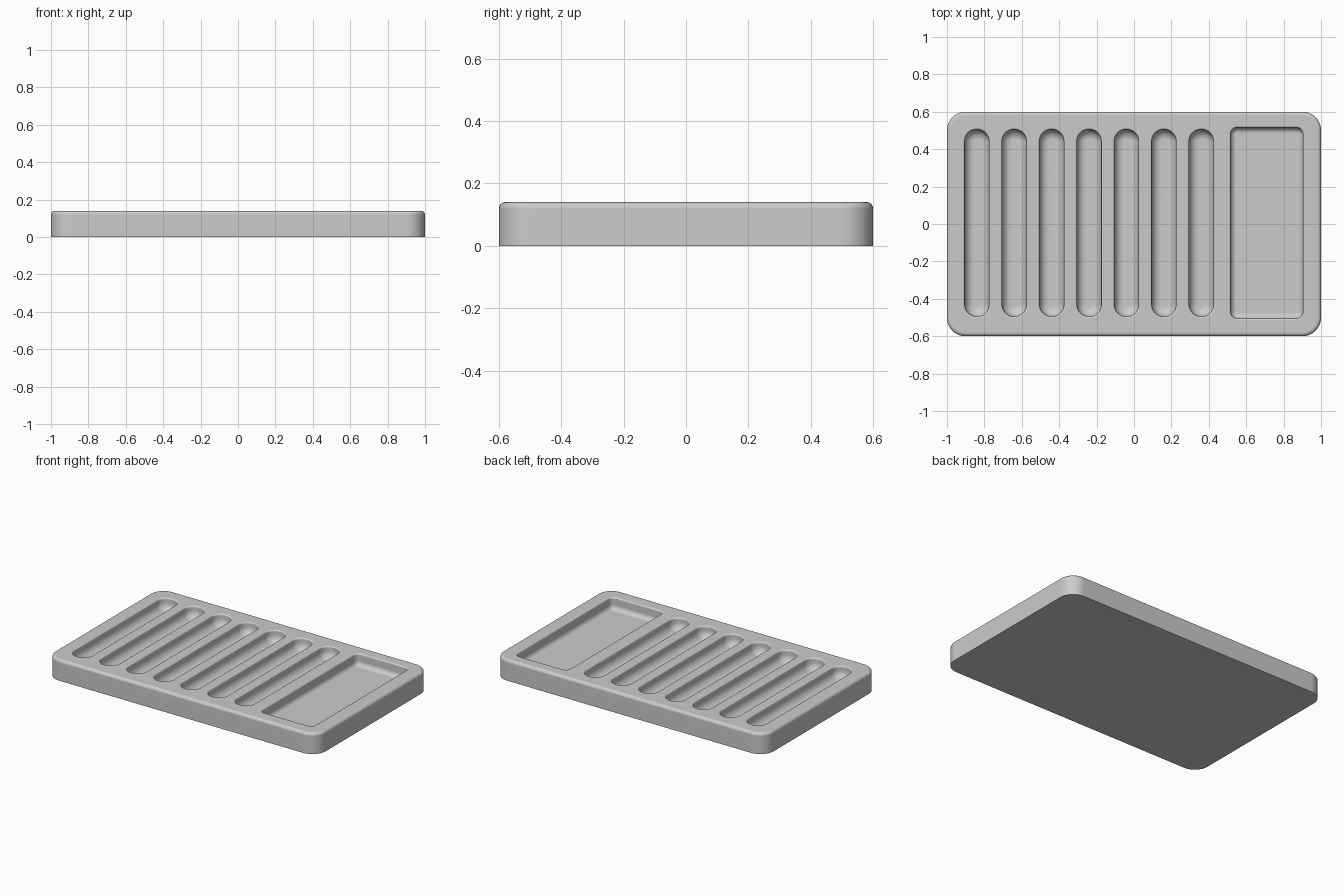
import bpy, bmesh, math

cube = bpy.data.objects.get("Cube")
if cube:
    bpy.data.objects.remove(cube, do_unlink=True)

HEIGHT = 0.14
STEPS = 6

grey = bpy.data.materials.new("matte_grey")
grey.use_nodes = True
colour = (0.6, 0.6, 0.6, 1)
grey.diffuse_color = colour
grey.node_tree.nodes["Principled BSDF"].inputs["Base Color"].default_value = colour


def outline(cx, cy, hx, hy, r, z, steps=10):
    """Rounded rectangle as a closed ring of points."""
    points = []
    for q, (sx, sy) in enumerate([(1, 1), (-1, 1), (-1, -1), (1, -1)]):
        for i in range(steps + 1):
            a = (q + i / steps) * math.pi / 2
            points.append((cx + sx * (hx - r) + r * math.cos(a),
                           cy + sy * (hy - r) + r * math.sin(a), z))
    return points


def loft(bm, cx, cy, hx, hy, r, profile):
    """Skin rounded rectangles along a profile of (outward offset, z), capped."""
    rings = [[bm.verts.new(p) for p in outline(cx, cy, hx + o, hy + o, r + o, z)]
             for o, z in profile]
    n = len(rings[0])
    for low, high in zip(rings, rings[1:]):
        for i in range(n):
            j = (i + 1) % n
            bm.faces.new((low[i], low[j], high[j], high[i]))
    bm.faces.new(rings[0][::-1])
    bm.faces.new(rings[-1])


def arc(co, cz, r, start, end):
    """Points of a fillet in the profile plane, angles in degrees."""
    return [(co + r * math.cos(a), cz + r * math.sin(a))
            for a in (math.radians(start + (end - start) * i / STEPS)
                      for i in range(STEPS + 1))]


def make_object(name, bm):
    # collapse zero-length edges where straight sides vanish on round ends
    bmesh.ops.remove_doubles(bm, verts=bm.verts, dist=1e-5)
    bmesh.ops.recalc_face_normals(bm, faces=bm.faces)
    mesh = bpy.data.meshes.new(name)
    bm.to_mesh(mesh)
    bm.free()
    mesh.materials.append(grey)
    obj = bpy.data.objects.new(name, mesh)
    bpy.context.collection.objects.link(obj)
    return obj


def recess_profile(depth, fillet, rim):
    """Filleted floor, straight wall, softly rounded rim."""
    floor = HEIGHT - depth
    return (arc(-fillet, floor + fillet, fillet, -90, 0)
            + arc(rim, HEIGHT - rim, rim, 180, 90)
            + [(rim, HEIGHT + 0.05)])


# Tray body with a rounded top edge
bm = bmesh.new()
edge = 0.02
loft(bm, 0, 0, 1, 0.6, 0.1,
     [(0, 0)] + arc(-edge, HEIGHT - edge, edge, 0, 90))
tray = make_object("tray", bm)

# Seven long slots and one wide pocket
bm = bmesh.new()
for i in range(7):
    loft(bm, -0.84 + 0.2 * i, 0.005, 0.065, 0.5, 0.0649,
         recess_profile(0.08, 0.05, 0.01))
loft(bm, 0.71, 0.005, 0.193, 0.51, 0.035, recess_profile(0.08, 0.03, 0.01))
cutter = make_object("recess_cutter", bm)
cutter.hide_render = True

# Cut the recesses, then smooth the fillets
bpy.ops.object.select_all(action='DESELECT')
bpy.context.view_layer.objects.active = tray
tray.select_set(True)
cut = tray.modifiers.new("recesses", 'BOOLEAN')
cut.operation = 'DIFFERENCE'
cut.solver = 'EXACT'
cut.object = cutter
bpy.ops.object.modifier_apply(modifier=cut.name)
bpy.data.objects.remove(cutter, do_unlink=True)
bpy.ops.object.shade_smooth_by_angle(angle=math.radians(35))
normals = tray.modifiers.new("flat_tops", 'WEIGHTED_NORMAL')
normals.keep_sharp = True
